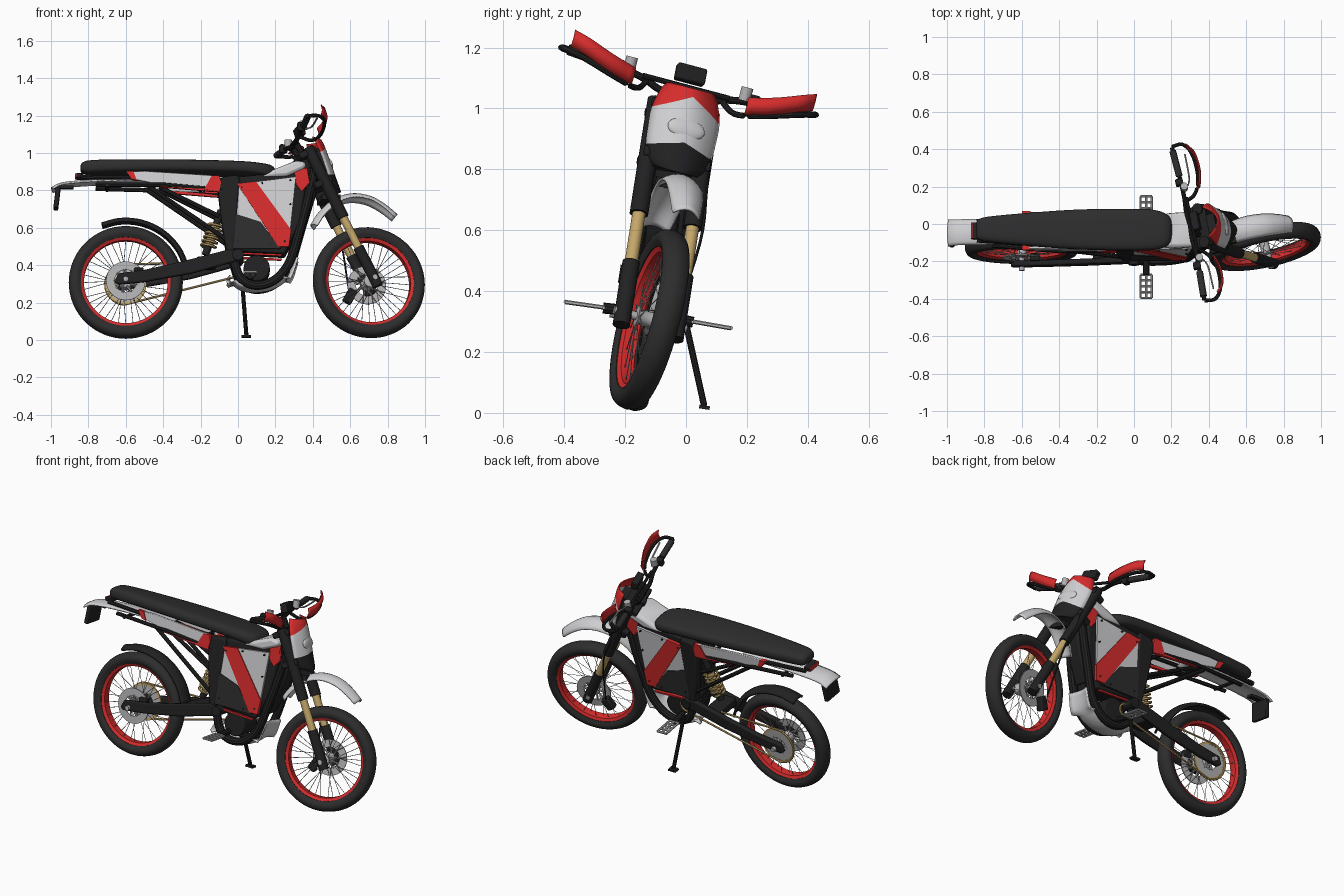
import bpy, bmesh, math
from mathutils import Matrix, Vector

if "Cube" in bpy.data.objects:
    bpy.data.objects.remove(bpy.data.objects["Cube"])

def material(name, *rgb):
    m = bpy.data.materials.new(name)
    m.use_nodes = True
    m.diffuse_color = (*rgb, 1)
    m.node_tree.nodes["Principled BSDF"].inputs["Base Color"].default_value = (*rgb, 1)
    return m

RUBBER = material("rubber black", .026, .026, .026)
FRAME = material("frame black", .015, .015, .016)
RED = material("red", .67, .025, .025)
WHITE = material("pale grey", .62, .62, .64)
GOLD = material("gold", .55, .38, .14)
STEEL = material("steel", .44, .44, .45)

# The bike leans on its stand and the front end is turned left
LEAN = Matrix.Translation((0, -.175, 0)) @ Matrix.Rotation(math.radians(-9), 4, 'X')
PIVOT = Matrix.Translation((.34, 0, .97))
STEER = LEAN @ PIVOT @ Matrix.Rotation(math.radians(13), 4, Vector((-.5, 0, 1)).normalized()) @ PIVOT.inverted()

def finish(bm, name, mats, steer=False, mirror=False, bevel=0, solid=0, angle=35):
    bmesh.ops.recalc_face_normals(bm, faces=bm.faces)
    me = bpy.data.meshes.new(name)
    bm.to_mesh(me)
    bm.free()
    for m in mats if isinstance(mats, list) else [mats]:
        me.materials.append(m)
    ob = bpy.data.objects.new(name, me)
    bpy.context.collection.objects.link(ob)
    ob.matrix_world = STEER if steer else LEAN
    bpy.ops.object.select_all(action='DESELECT')
    bpy.context.view_layer.objects.active = ob
    ob.select_set(True)
    bpy.ops.object.shade_smooth_by_angle(angle=math.radians(angle))
    if solid:
        ob.modifiers.new("Solidify", 'SOLIDIFY').thickness = solid
    if bevel:
        b = ob.modifiers.new("Bevel", 'BEVEL')
        b.width, b.segments = bevel, 2
    if mirror:
        mod = ob.modifiers.new("Mirror", 'MIRROR')
        mod.use_axis = (False, True, False)
        mod.use_mirror_merge = False

def curve(pts, n=5):
    """Smooth path of any dimension through the points."""
    p = [Vector(q) for q in pts]
    p = [2 * p[0] - p[1]] + p + [2 * p[-1] - p[-2]]
    out = []
    for a, b, c, d in zip(p, p[1:], p[2:], p[3:]):
        for i in range(n):
            t = i / n
            out.append(.5 * (2*b + (c - a)*t + (2*a - 5*b + 4*c - d)*t*t + (3*b - a - 3*c + d)*t**3))
    return out + [p[-2]]

def loft(bm, rings, around=True, along=False, caps=False):
    rows = [[bm.verts.new(v) for v in r] for r in rings]
    n = len(rows[0])
    for a, b in list(zip(rows, rows[1:])) + ([(rows[-1], rows[0])] if along else []):
        for i in range(n if around else n - 1):
            j = (i + 1) % n
            bm.faces.new((a[i], a[j], b[j], b[i]))
    if caps:
        bm.faces.new(rows[0])
        bm.faces.new(rows[-1])

def tubes(name, paths, r, mat, sides=8, closed=False, **kw):
    bm = bmesh.new()
    for path in paths:
        p = [Vector(q) for q in path]
        rings = []
        for i, c in enumerate(p):
            if closed:
                t = p[(i + 1) % len(p)] - p[i - 1]
            else:
                t = p[min(i + 1, len(p) - 1)] - p[max(i - 1, 0)]
            t.normalize()
            u = t.cross((0, 1, 0) if abs(t.y) < .9 else (1, 0, 0)).normalized()
            v = t.cross(u)
            rings.append([c + r * (u * math.cos(k * math.tau / sides) + v * math.sin(k * math.tau / sides)) for k in range(sides)])
        loft(bm, rings, along=closed, caps=not closed)
    finish(bm, name, mat, **kw)

def slab(name, pts, y0, y1, mat, **kw):
    bm = bmesh.new()
    loft(bm, [[(x, y, z) for x, z in pts] for y in (y0, y1)], caps=True)
    finish(bm, name, mat, **kw)

def box(name, centre, size, mat, tilt=0, **kw):
    bm = bmesh.new()
    bmesh.ops.create_cube(bm, size=1, matrix=Matrix.Translation(centre) @ Matrix.Rotation(tilt, 4, 'Y') @ Matrix.Diagonal((*size, 1)))
    finish(bm, name, mat, **kw)

def lathe(name, profile, x, z, mat, segs=64, **kw):
    """Ring turned about the sideways axis from (radius, y) points."""
    bm = bmesh.new()
    loft(bm, [[(x + r*math.cos(a), y, z + r*math.sin(a)) for r, y in profile]
              for a in (i * math.tau / segs for i in range(segs))], along=True)
    finish(bm, name, mat, **kw)

def strip(name, pts, drop, mat, solid=.008, **kw):
    """Arched sheet along (x, z, half width) points."""
    p, rings = curve(pts), []
    for i, (x, z, w) in enumerate(p):
        t = p[min(i + 1, len(p) - 1)] - p[max(i - 1, 0)]
        n = Vector((-t[1], t[0])).normalized()
        if n.y < 0 and abs(n.y) > abs(n.x):
            n = -n
        rings.append([(x - n.x*drop*k*k, w*k, z - n.y*drop*k*k) for k in (j / 4 for j in range(-4, 5))])
    bm = bmesh.new()
    loft(bm, rings, around=False)
    finish(bm, name, mat, solid=solid, angle=60, **kw)

def disc(r0, r1, y, t):
    return [(r0, y - t), (r1, y - t), (r1, y + t), (r0, y + t)]

# Wheels
AXLE = .312
def wheel(label, x, disc_y, steer):
    tyre = curve([(.24, -.034), (.266, -.046), (.292, -.036), (.305, 0), (.292, .036), (.266, .046), (.24, .034)], 3)
    lathe(label + "_tyre", tyre, x, AXLE, RUBBER, steer=steer)
    lathe(label + "_rim", [(.224, -.022), (.25, -.037), (.25, .037), (.224, .022)], x, AXLE, RED, steer=steer)
    lathe(label + "_hub", [(.008, -.05), (.035, -.045), (.025, -.03), (.025, .03), (.035, .045), (.008, .05)], x, AXLE, STEEL, 24, steer=steer)
    lathe(label + "_brake_disc", disc(.06, .105, disc_y, .003), x, AXLE, STEEL, 40, steer=steer)
    spokes, carriers = [], []
    for i in range(36):
        a = i * math.tau / 36
        side, twist = (-1) ** i, (.5 if i % 4 < 2 else -.5)
        spokes.append([(x + .032*math.cos(a + twist), side*.04, AXLE + .032*math.sin(a + twist)),
                       (x + .228*math.cos(a), side*.008, AXLE + .228*math.sin(a))])
        if i % 4 == 0:
            carriers.append([(x + r*math.cos(a + s), disc_y, AXLE + r*math.sin(a + s)) for r, s in ((.03, 0), (.066, .3))])
    tubes(label + "_spokes", spokes, .0017, STEEL, 4, steer=steer)
    tubes(label + "_disc_carrier", carriers, .006, STEEL, 6, steer=steer)

wheel("rear", -.6, -.055, False)
wheel("front", .7, .055, True)

# Drive: sprocket, chain and swingarm
lathe("rear_sprocket", disc(.097, .11, .065, .004), -.6, AXLE, GOLD, 48)
lathe("sprocket_centre", disc(.05, .098, .065, .003), -.6, AXLE, STEEL, 32)
tubes("sprocket_arms", [[(-.6 + r*math.cos(a), .062, AXLE + r*math.sin(a)) for r in (.025, .06)]
                        for a in (k * math.tau / 6 for k in range(6))], .008, STEEL, 6)
chain = [(-.6 + .11*math.cos(a), .07, AXLE + .11*math.sin(a)) for a in (math.radians(d) for d in range(100, 270, 15))]
chain += [(.03 + .035*math.cos(a), .07, .4 + .035*math.sin(a)) for a in (math.radians(d) for d in range(-80, 101, 20))]
tubes("chain", [chain], .006, GOLD, 6, closed=True)
slab("swingarm", [(-.66, .3), (-.64, .345), (-.5, .365), (-.3, .41), (-.05, .475), (.02, .465), (.02, .42), (-.25, .345), (-.5, .3), (-.64, .285)],
     .075, .105, FRAME, mirror=True, bevel=.008)
box("swingarm_bridge", (-.17, 0, .415), (.1, .16, .05), FRAME, bevel=.008)
tubes("rear_axle", [[(-.6, -.125, AXLE), (-.6, .125, AXLE)]], .014, STEEL, 12)
tubes("swingarm_pivot", [[(0, -.115, .445), (0, .115, .445)]], .03, FRAME, 16)
box("rear_caliper", (-.53, -.06, .36), (.05, .04, .04), FRAME, bevel=.006)

# Motor and battery case
tubes("motor", [[(.1, -.065, .38), (.1, .065, .38)]], .07, FRAME, 28, bevel=.006)
slab("battery_case", [(-.03, .47), (.25, .455), (.33, .62), (.37, .86), (.3, .9), (-.02, .87)], -.082, .082, FRAME, bevel=.01)
slab("rear_frame_column", [(-.06, .45), (-.02, .45), (.01, .85), (.0, .88), (-.08, .87), (-.11, .83), (-.085, .6)], .045, .1, FRAME, mirror=True, bevel=.012)
slab("white_side_panel", [(-.005, .83), (.31, .87), (.27, .49), (.2, .5), (-.02, .665)], .081, .094, WHITE, mirror=True)
slab("black_lower_panel", [(-.03, .48), (.23, .48), (.12, .625), (-.02, .67)], .082, .098, RUBBER, mirror=True)
slab("red_stripe", [(-.005, .832), (.095, .844), (.285, .58), (.272, .49), (.215, .49)], .082, .1, RED, mirror=True)
slab("red_case_trim", [(.0, .452), (.23, .442), (.235, .452), (.0, .462)], .07, .086, RED, mirror=True)
screws = [(.02, .81), (.13, .835), (.28, .85), (.28, .72), (.0, .52), (.17, .5), (.25, .52)]
tubes("panel_screws", [[(x, .09, z), (x, .104, z)] for x, z in screws], .005, FRAME, 8, mirror=True)
slab("red_shroud", [(.3, .91), (.37, .92), (.385, .84), (.34, .79), (.31, .83)], .065, .085, RED, mirror=True, bevel=.004)

# Frame, skid plate and head tube
cradle = curve([(.41, .05, .92), (.37, .06, .74), (.32, .07, .55), (.27, .07, .4), (.19, .07, .31), (.09, .07, .285), (.01, .07, .33), (-.03, .07, .45)])
tubes("frame_cradle", [cradle], .024, FRAME, 10, mirror=True)
slab("front_spine", [(.3, .9), (.39, .93), (.42, .8), (.36, .6), (.3, .48), (.27, .5), (.34, .7)], -.05, .05, FRAME, bevel=.01)
tubes("head_tube", [[(.325, 0, 1.0), (.405, 0, .84)]], .035, FRAME, 16)
strip("skid_plate", [(.305, .44, .075), (.265, .33, .082), (.18, .272, .082), (.08, .257, .08), (0, .275, .075), (-.06, .33, .055)], -.02, WHITE)

# Subframe and rear shock
rails = [[(-.76, .07, .83), (-.4, .1, .825), (-.08, .09, .8)], [(-.48, .08, .82), (-.06, .085, .53)], [(-.42, .05, .82), (-.1, .06, .66)],
         [(-.84, .05, .875), (-.4, .08, .865), (-.05, .08, .85)]]
tubes("subframe_rails", rails, .012, FRAME, 8, mirror=True)
tubes("subframe_cross_tubes", [[(x, -.09, .825), (x, .09, .825)] for x in (-.7, -.45, -.2)], .01, FRAME)
a, b = Vector((-.175, 0, .46)), Vector((-.09, 0, .7))
axis = (b - a).normalized()
side, out = Vector((0, 1, 0)), axis.cross((0, 1, 0))
spring = [a + axis*(.04 + .14*t/90) + .038*(side*math.cos(t*math.tau/15) + out*math.sin(t*math.tau/15)) for t in range(91)]
tubes("shock_spring", [spring], .008, GOLD, 6)
tubes("shock_body", [[a, b]], .02, FRAME, 12)
tubes("shock_sleeve", [[a.lerp(b, .2), a.lerp(b, .7)]], .024, GOLD, 12)

# Seat, tank cover and side strips
bm = bmesh.new()
seat = curve([(-.842, .918, .04, .012), (-.83, .919, .055, .028), (-.78, .921, .068, .038), (-.6, .923, .086, .038), (-.3, .92, .108, .038),
              (0, .912, .113, .038), (.12, .902, .106, .038), (.18, .892, .082, .036), (.205, .886, .045, .015)], 3)
ring = [(math.cos(k * math.tau / 24), math.sin(k * math.tau / 24)) for k in range(24)]
loft(bm, [[(x, math.copysign(abs(c)**.7, c)*w, z + .012 + math.copysign(abs(s)**.6, s)*h) for c, s in ring] for x, z, w, h in seat], caps=True)
finish(bm, "seat", RUBBER, angle=50)
slab("tank_cover", [(.12, .87), (.2, .915), (.31, .96), (.365, .95), (.36, .915), (.26, .872)], -.095, .095, WHITE, bevel=.018)
slab("white_tail_panel", [(-.6, .895), (-.56, .855), (-.4, .822), (-.14, .808), (-.12, .875), (-.5, .9)], .085, .1, WHITE, mirror=True, bevel=.003)
slab("red_tail_panel", [(-.18, .8), (-.1, .785), (-.09, .84), (-.1, .875), (-.14, .875)], .082, .106, RED, mirror=True)
slab("red_tail_accent", [(-.6, .9), (-.57, .855), (-.54, .848), (-.56, .897)], .082, .105, RED, mirror=True)
slab("red_lower_trim", [(-.42, .812), (-.12, .787), (-.12, .8), (-.42, .826)], .082, .104, RED, mirror=True)

# Fenders, tail light and plate holder
strip("tail_fender", [(-1.0, .825, .073), (-.94, .852, .07), (-.8, .866, .07), (-.62, .872, .07), (-.4, .872, .065)], .015, WHITE)
box("tail_light_base", (-.845, 0, .885), (.04, .09, .025), FRAME, bevel=.004)
box("tail_light", (-.867, 0, .885), (.008, .085, .02), RED)
box("plate_holder", (-.968, 0, .765), (.025, .125, .11), FRAME, tilt=.12, bevel=.005)
box("plate_arm", (-.93, 0, .825), (.1, .04, .015), FRAME)
hugger = [(-.6 + .35*math.cos(t), AXLE + .35*math.sin(t), .05) for t in (math.radians(d) for d in range(112, 15, -16))]
strip("rear_hugger", hugger, .02, FRAME, solid=.012)
fender = [(.385, .62, .05), (.43, .69, .055), (.51, .765, .062), (.61, .8, .066), (.71, .79, .064), (.79, .75, .058), (.86, .695, .048)]
strip("front_fender", fender, .03, WHITE, steer=True)

# Front fork
def leg(z, y=.093):
    return (.71 - (z - AXLE) * .5, y, z)

tubes("fork_upper", [[leg(1.02), leg(.64)]], .031, FRAME, 16, steer=True, mirror=True)
tubes("fork_slider", [[leg(.66), leg(.44)]], .022, GOLD, 16, steer=True, mirror=True)
tubes("fork_lower", [[leg(.48), leg(.27)]], .029, FRAME, 16, steer=True, mirror=True)
tubes("front_axle", [[leg(AXLE, -.125), leg(AXLE, .125)]], .014, STEEL, 12, steer=True)
for label, z in (("upper", .99), ("lower", .83)):
    box(label + "_fork_clamp", Vector(leg(z, 0)) - Vector((.015, 0, 0)), (.1, .23, .035), FRAME, tilt=-.46, bevel=.008, steer=True)
box("fender_mount", leg(.76, 0), (.1, .13, .03), FRAME, steer=True)
box("front_caliper", (.61, .07, .25), (.05, .045, .08), FRAME, tilt=.5, bevel=.008, steer=True)
tubes("brake_hose", [curve([(.46, .1, .9), (.5, .118, .76), (.57, .125, .6), (.61, .1, .3)])], .005, FRAME, 6, steer=True)

# Front mask, cut into its three colours
bm = bmesh.new()
rows = curve([(1.085, .082, .45), (1.055, .1, .464), (.99, .118, .487), (.93, .118, .508), (.87, .114, .528), (.825, .1, .545), (.805, .08, .552)], 3)
loft(bm, [[(x - .065*k*k, w*k, z) for k in (j / 6 for j in range(-6, 7))] for z, w, x in rows], around=False)
for co, no in (((0, 0, 1.058), (0, .55, 1)), ((0, 0, 1.058), (0, -.55, 1)), ((0, 0, .905), (0, .3, 1)), ((0, 0, .905), (0, -.3, 1))):
    bmesh.ops.bisect_plane(bm, geom=bm.verts[:] + bm.edges[:] + bm.faces[:], plane_co=co, plane_no=no)
for f in bm.faces:
    c = f.calc_center_median()
    f.material_index = 1 if c.z > 1.058 - .55*abs(c.y) else 2 if c.z < .905 - .3*abs(c.y) else 0
finish(bm, "front_mask", [WHITE, RED, FRAME], steer=True, solid=.006, angle=60)
bm = bmesh.new()
bmesh.ops.create_uvsphere(bm, u_segments=32, v_segments=16, radius=1,
                          matrix=Matrix.Translation((.488, 0, .95)) @ Matrix.Rotation(-.33, 4, 'Y') @ Matrix.Diagonal((.016, .064, .036, 1)))
finish(bm, "headlight", WHITE, steer=True, angle=80)
box("mask_bracket", (.43, 0, .94), (.08, .1, .18), FRAME, tilt=-.35, steer=True)

# Handlebar, guards and controls
bar = curve([(.3, 0, 1.05), (.295, .08, 1.055), (.3, .18, 1.085), (.29, .43, 1.105)])
tubes("handlebar", [bar], .012, FRAME, 10, steer=True, mirror=True)
tubes("crossbar", [[(.31, -.15, 1.085), (.31, .15, 1.085)]], .009, FRAME, steer=True)
tubes("grips", [[(.297, .27, 1.093), (.29, .41, 1.105)]], .018, RUBBER, 12, steer=True, mirror=True)
guard = curve([(.29, .435, 1.105), (.35, .435, 1.105), (.39, .37, 1.09), (.395, .25, 1.055), (.36, .17, 1.04), (.3, .13, 1.07)])
tubes("guard_bar", [guard], .01, FRAME, 8, steer=True, mirror=True)
bm = bmesh.new()
shield = curve([(.365, .42, 1.115), (.398, .37, 1.1), (.408, .28, 1.068), (.39, .195, 1.045)])
loft(bm, [[p + Vector((dx, 0, dz)) for dx, dz in ((0, 0), (.008, .03), (0, .058))] for p in shield], around=False)
finish(bm, "hand_shield", RED, steer=True, mirror=True, solid=.006, angle=60)
tubes("levers", [curve([(.31, .19, 1.095), (.345, .24, 1.095), (.35, .38, 1.11)])], .005, STEEL, 6, steer=True, mirror=True)
tubes("fluid_reservoir", [[(.31, .2, 1.09), (.31, .2, 1.135)]], .02, STEEL, 12, steer=True, mirror=True)
box("switch_block", (.29, .235, 1.095), (.04, .035, .045), FRAME, steer=True, mirror=True, bevel=.005)
tubes("bar_risers", [[(.335, .04, 1.0), (.3, .04, 1.06)]], .018, FRAME, 10, steer=True, mirror=True)
box("display", (.33, 0, 1.128), (.04, .1, .055), FRAME, tilt=-.3, steer=True, bevel=.006)

# Footpegs and side stand
peg = [[(x, .15, .327), (x, .275, .325)] for x in (.035, .065, .095)]
peg += [[(.035, y, .326), (.095, y, .326)] for y in (.15, .18, .212, .243, .275)]
tubes("footpegs", peg, .007, STEEL, 6, mirror=True)
tubes("peg_mounts", [[(.065, .06, .33), (.065, .15, .325)]], .018, FRAME, 10, mirror=True)
tubes("side_stand", [[(.02, .11, .36), (.045, .228, .06)]], .011, FRAME, 10)
box("stand_foot", (.045, .23, .055), (.05, .035, .012), FRAME)
